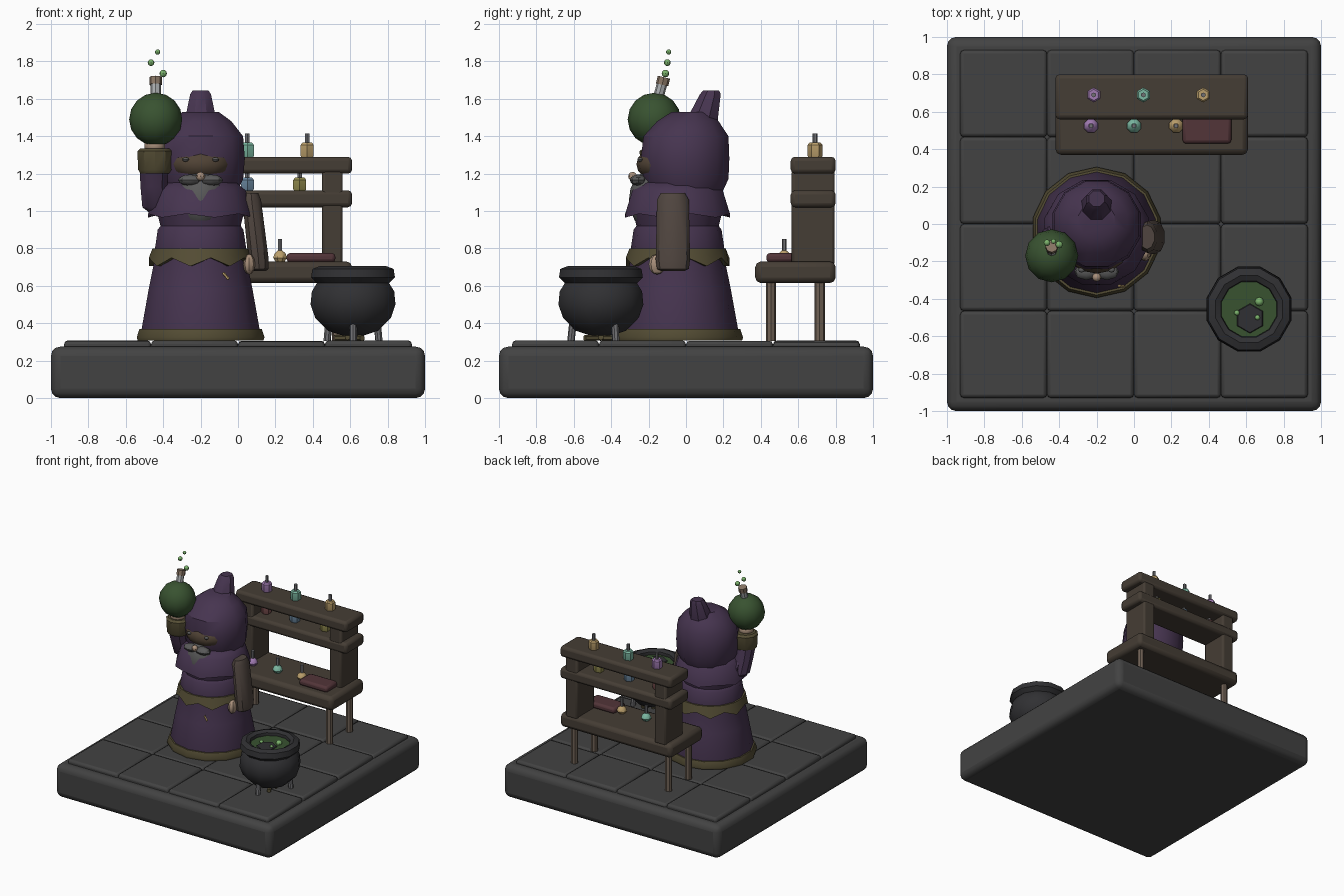
import bpy, bmesh, math, random
from mathutils import Vector, Matrix

if "Cube" in bpy.data.objects:
    bpy.data.objects.remove(bpy.data.objects["Cube"])
random.seed(4)

COLORS = {
    'stone': (.055, .055, .055), 'iron': (.03, .03, .033), 'steel': (.16, .16, .17),
    'purple': (.062, .035, .08), 'olive': (.09, .075, .035), 'wood': (.06, .047, .035),
    'leg': (.16, .12, .09), 'sleeve': (.08, .06, .05), 'skin': (.4, .28, .2),
    'face': (.08, .055, .035), 'beard': (.1, .1, .1), 'green': (.04, .085, .03),
    'bubble': (.2, .45, .15), 'cork': (.25, .18, .13), 'glass': (.4, .42, .43),
    'lilac': (.36, .2, .45), 'teal': (.2, .48, .36), 'tan': (.5, .35, .15),
    'red': (.2, .08, .08), 'blue': (.15, .25, .36), 'yellow': (.3, .27, .08), 'book': (.085, .035, .04),
}


def finish(name, bm, color):
    bmesh.ops.recalc_face_normals(bm, faces=bm.faces)
    me = bpy.data.meshes.new(name)
    bm.to_mesh(me)
    bm.free()
    ob = bpy.data.objects.new(name, me)
    bpy.context.collection.objects.link(ob)
    mat = bpy.data.materials.get(color) or bpy.data.materials.new(color)
    mat.diffuse_color = (*COLORS[color], 1)
    mat.use_nodes = True
    mat.node_tree.nodes["Principled BSDF"].inputs["Base Color"].default_value = mat.diffuse_color
    me.materials.append(mat)
    bpy.ops.object.select_all(action='DESELECT')
    bpy.context.view_layer.objects.active = ob
    ob.select_set(True)
    bpy.ops.object.shade_smooth_by_angle(angle=math.radians(35))
    return ob


def box(name, x, y, z, color, bevel=.02, segs=2):
    """Bevelled box from (min, max) pairs."""
    bm = bmesh.new()
    bmesh.ops.create_cube(bm, size=1)
    for v in bm.verts:
        v.co = Vector([(a + b) / 2 + c * (b - a) for (a, b), c in zip((x, y, z), v.co)])
    ob = finish(name, bm, color)
    if bevel:
        m = ob.modifiers.new('bevel', 'BEVEL')
        m.width, m.segments = bevel, segs
    return ob


def lathe(name, center, profile, color, n=14, sx=1, jag=None, closed=False):
    """Stack of rings (radius, z, dx, dy); jag = (ring index, drop of alternate verts)."""
    bm = bmesh.new()
    rings = []
    for i, p in enumerate(profile):
        r, z, dx, dy = (list(p) + [0, 0])[:4]
        ring = []
        for k in range(n):
            a = 2 * math.pi * (k + .5) / n
            drop = jag[1] if jag and i in jag[0] and k % 2 else 0
            ring.append(bm.verts.new((center[0] + dx + sx * r * math.cos(a),
                                      center[1] + dy + r * math.sin(a), z - drop)))
        rings.append(ring)
    pairs = list(zip(rings, rings[1:]))
    if closed:
        pairs.append((rings[-1], rings[0]))
    else:
        bm.faces.new(rings[0])
        bm.faces.new(rings[-1])
    for a, b in pairs:
        for k in range(n):
            bm.faces.new((a[k], a[(k + 1) % n], b[(k + 1) % n], b[k]))
    return finish(name, bm, color)


def ball(name, c, r, color, u=10, v=7):
    r = r if isinstance(r, tuple) else (r, r, r)
    bm = bmesh.new()
    bmesh.ops.create_uvsphere(bm, u_segments=u, v_segments=v, radius=1,
                              matrix=Matrix.Translation(c) @ Matrix.Diagonal((*r, 1)))
    return finish(name, bm, color)


def rod(name, a, b, r, color, n=8, r2=None):
    """Cylinder or cone between two points."""
    a, b = Vector(a), Vector(b)
    d = b - a
    bm = bmesh.new()
    bmesh.ops.create_cone(bm, cap_ends=True, segments=n, radius1=r, radius2=r if r2 is None else r2,
                          depth=d.length, matrix=Matrix.Translation((a + b) / 2)
                          @ d.to_track_quat('Z', 'Y').to_matrix().to_4x4())
    return finish(name, bm, color)


# Stone base with 4 x 4 floor tiles
box('base_slab', (-1, 1), (-1, 1), (0, .275), 'stone', .05, 3)
t = .465
for i in range(-2, 2):
    for j in range(-2, 2):
        box('floor_tile', (i * t + .001, (i + 1) * t - .001), (j * t + .001, (j + 1) * t - .001),
            (.2, .308 - random.random() * .008), 'stone', .018)

# Robe, hem, belt and shoulder cape
C = (-.2, -.045)
lathe('robe', C, [(.32, .315), (.325, .36), (.285, .58), (.25, .75), (.25, .8), (.235, .9),
                  (.22, .92), (.24, 1.0), (.18, 1.06)], 'purple')
lathe('robe_hem', C, [(.345, .308), (.35, .325), (.335, .37), (.31, .37), (.31, .308)], 'olive', closed=True)
lathe('belt', C, [(.24, .75), (.282, .75), (.262, .8), (.24, .8)], 'olive', 16, jag=((0, 1), .045), closed=True)
lathe('cape', C, [(.2, 1.02), (.29, .985), (.285, 1.0), (.25, 1.11), (.2, 1.15), (.1, 1.17)],
      'purple', 12, jag=((1,), .02))
rod('belt_tassel', (-.08, -.33, .67), (-.05, -.335, .635), .008, 'tan', 6)

# Hood with bent tip
lathe('hood', (-.2, .0), [(.19, 1.08), (.235, 1.17), (.245, 1.28, 0, -.005), (.235, 1.4, 0, .0),
                          (.17, 1.48, 0, .01), (.1, 1.53, 0, .02)], 'purple', 12)
lathe('hood_tip', (-.2, .08), [(.1, 1.43), (.088, 1.5, 0, .01), (.06, 1.625, 0, .05), (.045, 1.645, 0, .055)],
      'purple', 8)

# Face, eyes, nose, beard
ball('face', (-.2, -.15, 1.25), (.16, .115, .09), 'face', 12, 8)
for s in (-1, 1):
    ball('eye', (-.2 + s * .08, -.245, 1.275), (.018, .015, .012), 'beard', 8, 6)
    ball('moustache', (-.2 + s * .055, -.255, 1.165), (.065, .045, .03), 'beard', 8, 6)
ball('nose', (-.2, -.285, 1.185), .024, 'skin', 8, 6)
ball('beard', (-.2, -.2, 1.06), (.125, .105, .155), 'beard', 10, 8)

# Raised arm: sleeve, cuff, hand
lathe('raised_sleeve', (-.45, -.13), [(.055, .99, .03, .05), (.075, 1.02, .01, .04), (.075, 1.13, 0, .01),
                                      (.08, 1.24, 0, -.02)], 'purple', 10)
rod('upper_arm', (-.3, -.05, 1.06), (-.44, -.09, 1.05), .08, 'purple', 10)
lathe('raised_cuff', (-.445, -.15), [(.08, 1.2), (.093, 1.22), (.098, 1.32), (.08, 1.335)], 'olive', 10)
ball('raised_hand', (-.445, -.16, 1.35), (.06, .06, .05), 'skin')

# Flask with cork and rising bubbles
ball('flask_body', (-.44, -.17, 1.49), .142, 'green', 12, 8)
rod('flask_neck', (-.44, -.15, 1.6), (-.44, -.128, 1.68), .028, 'glass')
rod('flask_cork', (-.44, -.128, 1.675), (-.44, -.118, 1.715), .034, 'cork')
for x, y, z, r in ((-.4, -.11, 1.735, .02), (-.465, -.1, 1.793, .018), (-.43, -.093, 1.85, .014)):
    ball('flask_bubble', (x, y, z), r, 'bubble', 8, 6)

# Lowered arm and hand
lathe('lowered_sleeve', (.07, -.07), [(.065, 1.095), (.085, 1.06, .003), (.092, .74, .04), (.085, .69, .042),
                                      (.06, .678, .042)], 'sleeve', 10, .62)
ball('lowered_hand', (.06, -.155, .715), (.032, .045, .055), 'skin', 8, 6)

# Work bench with legs, uprights and shelves
box('bench_top', (-.42, .61), (.37, .8), (.615, .73), 'wood', .03)
for x in (-.34, .53):
    for y in (.455, .715):
        rod('bench_leg', (x, y, .305), (x, y, .63), .027, 'leg', 8)
for x in (-.315, .505):
    box('shelf_upright', (x - .055, x + .055), (.565, .795), (.71, 1.22), 'wood', .015)
for z0, z1 in ((1.02, 1.11), (1.2, 1.29)):
    box('shelf_board', (-.42, .61), (.56, .8), (z0, z1), 'wood', .022)
box('book', (.26, .52), (.43, .58), (.725, .775), 'book', .018)


def bottle(x, y, z, color, h=.08, slim=False):
    prof = [(.034, 0), (.04, .01), (.04, h - .012), (.03, h)] if not slim else \
        [(.025, 0), (.04, .022), (.032, .045), (.014, .06)]
    lathe('bottle', (x, y), [(r, z + d) for r, d in prof], color, 6 if not slim else 8)
    rod('bottle_neck', (x, y, z + .05), (x, y, z + (.122 if slim else h + .05)), .013, 'steel', 6)


for x, top, mid in ((-.215, 'lilac', 'red'), (.05, 'teal', 'blue'), (.37, 'tan', 'yellow')):
    bottle(x, .69, 1.285, top)
    bottle(x if x < .3 else .33, .68, 1.108, mid, .07)
for x, c in ((-.23, 'lilac'), (0, 'teal'), (.225, 'tan')):
    bottle(x, .525, .728, c, slim=True)

# Cauldron with rim, brew, feet and firewood
K = (.615, -.455)
lathe('cauldron', K, [(.06, .335), (.14, .36), (.21, .43), (.235, .5), (.228, .57), (.19, .63), (.16, .65)],
      'iron', 12)
lathe('cauldron_rim', K, [(.15, .66), (.165, .62), (.2, .615), (.232, .645), (.225, .69), (.185, .705), (.155, .69)],
      'iron', 12, closed=True)
lathe('brew', K, [(.158, .63), (.158, .667)], 'green', 12)
lathe('brew_scum', (.62, -.505), [(.085, .66), (.075, .673)], 'iron', 6)
for x, y, r in ((.67, -.415, .024), (.55, -.475, .015), (.66, -.5, .014)):
    ball('brew_bubble', (x, y, .675), r, 'bubble', 8, 6)
for k in range(3):
    a = math.radians(-90 + 120 * k)
    c, s = math.cos(a), math.sin(a)
    rod('cauldron_foot', (K[0] + .16 * c, K[1] + .16 * s, .305), (K[0] + .15 * c, K[1] + .15 * s, .4), .02, 'steel')
    rod('firewood', (K[0] + .1 * s, K[1] - .1 * c, .32), (K[0] - .06 * s, K[1] + .06 * c, .325), .016, 'olive', 6)
